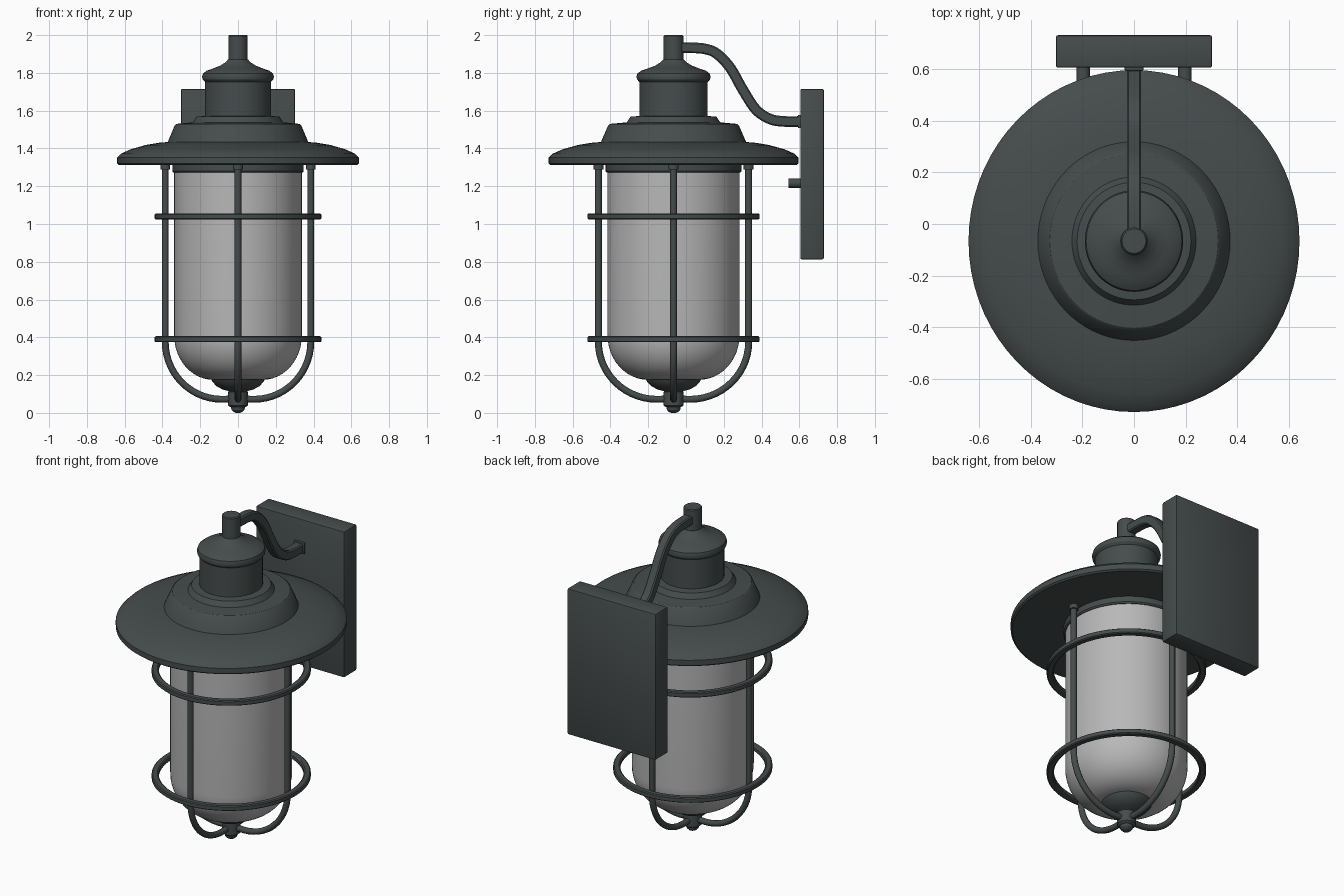
import bpy, bmesh, math
from mathutils import Vector

if "Cube" in bpy.data.objects:
    bpy.data.objects.remove(bpy.data.objects["Cube"])

CY, SY = -0.066, 1.033   # lantern axis and its slight depth stretch


def material(name, col):
    m = bpy.data.materials.new(name)
    m.diffuse_color = (*col, 1)
    m.use_nodes = True
    m.node_tree.nodes["Principled BSDF"].inputs["Base Color"].default_value = m.diffuse_color
    return m


METAL = material("dark grey metal", (0.060, 0.073, 0.072))
GLASS = material("frosted glass", (0.48, 0.48, 0.48))


def finish(name, bm, mat, angle=35):
    bmesh.ops.recalc_face_normals(bm, faces=bm.faces)
    me = bpy.data.meshes.new(name)
    bm.to_mesh(me)
    bm.free()
    me.materials.append(mat)
    ob = bpy.data.objects.new(name, me)
    bpy.context.collection.objects.link(ob)
    bpy.ops.object.select_all(action='DESELECT')
    ob.select_set(True)
    bpy.context.view_layer.objects.active = ob
    bpy.ops.object.shade_smooth_by_angle(angle=math.radians(angle))
    return ob


def skin(bm, rings, closed=False):
    """Join equal-length vertex rings with quads, capping open ends."""
    n = len(rings[0])
    pairs = list(zip(rings, rings[1:]))
    if closed:
        pairs.append((rings[-1], rings[0]))
    for a, b in pairs:
        for i in range(n):
            j = (i + 1) % n
            bm.faces.new((a[i], a[j], b[j], b[i]))
    if not closed:
        bm.faces.new(rings[0])
        bm.faces.new(rings[-1])


def lathe(name, profile, mat, n=72, closed=False, angle=30):
    bm = bmesh.new()
    rings = []
    for r, z in profile:
        rings.append([bm.verts.new((r * math.cos(2 * math.pi * i / n),
                                    CY + SY * r * math.sin(2 * math.pi * i / n), z))
                      for i in range(n)])
    skin(bm, rings, closed)
    return finish(name, bm, mat, angle)


def sweep(name, path, section, place, angle=35):
    """Sweep a section along a planar (u, z) path; place(u, side, z) -> xyz."""
    bm = bmesh.new()
    rings = []
    for i, p in enumerate(path):
        a, b = path[max(i - 1, 0)], path[min(i + 1, len(path) - 1)]
        t = (Vector(b) - Vector(a)).normalized()
        rings.append([bm.verts.new(place(p[0] - t.y * h, s, p[1] + t.x * h))
                      for s, h in section])
    skin(bm, rings)
    return finish(name, bm, METAL, angle)


def box(name, lo, hi, bevel):
    bm = bmesh.new()
    bmesh.ops.create_cube(bm, size=1)
    for v in bm.verts:
        v.co = Vector([(l + h) / 2 + c * (h - l) for l, h, c in zip(lo, hi, v.co)])
    bmesh.ops.bevel(bm, geom=bm.edges[:], offset=bevel, segments=2, affect='EDGES', profile=0.5)
    return finish(name, bm, METAL)


def smooth_path(pts, steps=6):
    """Catmull-Rom interpolation."""
    p = [Vector(q) for q in [pts[0]] + pts + [pts[-1]]]
    out = []
    for a, b, c, d in zip(p, p[1:], p[2:], p[3:]):
        for k in range(steps):
            t = k / steps
            out.append(0.5 * (2 * b + (c - a) * t + (2 * a - 5 * b + 4 * c - d) * t * t
                              + (3 * b - a - 3 * c + d) * t ** 3))
    return [tuple(q) for q in out] + [pts[-1]]


# Roof: wide brim, two steps, neck and domed cap
lathe("roof", [(0.34, 1.315), (0.63, 1.312), (0.64, 1.32), (0.64, 1.352), (0.62, 1.372),
               (0.57, 1.395), (0.49, 1.418), (0.42, 1.43), (0.372, 1.434),
               (0.335, 1.522), (0.325, 1.53), (0.24, 1.538), (0.22, 1.568), (0.175, 1.572),
               (0.175, 1.752), (0.187, 1.765), (0.19, 1.78), (0.185, 1.797), (0.165, 1.812),
               (0.13, 1.824), (0.095, 1.838), (0.068, 1.855), (0.052, 1.872)], METAL)
lathe("top_stem", [(0.051, 1.86), (0.051, 1.995), (0.046, 2.0)], METAL, 32)

# Glass jar with rounded bottom, held by a collar and a lower cap
lathe("glass_collar", [(0.33, 1.32), (0.348, 1.32), (0.348, 1.28), (0.342, 1.272), (0.33, 1.272)], METAL)
bowl = [(0.13 + 0.208 * math.cos(a), 0.41 - 0.235 * math.sin(a))
        for a in [math.pi / 2 * k / 12 for k in range(13)]]
lathe("glass_jar", [(0.338, 1.29)] + bowl, GLASS)
lathe("bottom_cap", [(0.13, 0.185), (0.142, 0.178), (0.135, 0.165), (0.115, 0.142),
                     (0.08, 0.123), (0.055, 0.117), (0.045, 0.112), (0.045, 0.05)], METAL, 48)
lathe("bottom_hub", [(0.04, 0.118), (0.052, 0.11), (0.052, 0.04), (0.045, 0.034),
                     (0.037, 0.03), (0.034, 0.016), (0.024, 0.005), (0.01, 0.0)], METAL, 32)

# Cage: two hoops and four bars curving in to the hub
for label, z in (("upper", 1.04), ("lower", 0.39)):
    lathe(label + "_hoop", [(0.402, z - 0.011), (0.409, z - 0.016), (0.435, z - 0.016), (0.441, z - 0.011),
                            (0.441, z + 0.011), (0.435, z + 0.016), (0.409, z + 0.016), (0.402, z + 0.011)],
          METAL, closed=True)

round_section = [(0.018 * math.cos(math.pi * k / 6), 0.018 * math.sin(math.pi * k / 6)) for k in range(12)]
arc = [(0.085 + 0.30 * math.cos(a), 0.375 - 0.303 * math.sin(a))
       for a in [math.pi / 2 * k / 14 for k in range(15)]]
bar_path = [(0.385, 1.315)] + arc + [(0.02, 0.074)]
for k, label in enumerate(("right", "back", "left", "front")):
    c, s = round(math.cos(k * math.pi / 2)), round(math.sin(k * math.pi / 2))

    def around(u, side, z, c=c, s=s):
        return (c * u - s * side, CY + SY * (s * u + c * side), z)
    sweep(label + "_cage_bar", bar_path, round_section, around, 50)
    foot = [(0.385, 1.32), (0.385, 1.30), (0.385, 1.288)]
    sweep(label + "_bar_socket", foot, [(1.45 * a, 1.45 * b) for a, b in round_section], around, 50)

# Wall plate, swan-neck arm and fixing knobs
box("wall_plate", (-0.302, 0.605, 0.813), (0.302, 0.73, 1.715), 0.008)
arm_path = smooth_path([(-0.06, 1.933), (0.03, 1.933), (0.105, 1.926), (0.165, 1.9), (0.235, 1.826),
                        (0.30, 1.712), (0.37, 1.606), (0.445, 1.556), (0.52, 1.543), (0.62, 1.543)])
w, e = 0.028, 0.021
arm_section = [(w, -e), (w, e), (e, w), (-e, w), (-w, e), (-w, -e), (-e, -w), (e, -w)]
sweep("arm", arm_path, arm_section, lambda u, s, z: (s, u, z), 30)
box("arm_foot", (-0.036, 0.592, 1.508), (0.036, 0.615, 1.578), 0.005)
for label, x in (("left", -0.197), ("right", 0.197)):
    sweep(label + "_knob", [(0.543, 1.216), (0.56, 1.216), (0.59, 1.216), (0.615, 1.216)],
          [(1.45 * a, 1.35 * b) for a, b in round_section], lambda u, s, z, x=x: (x + s, u, z), 50)
